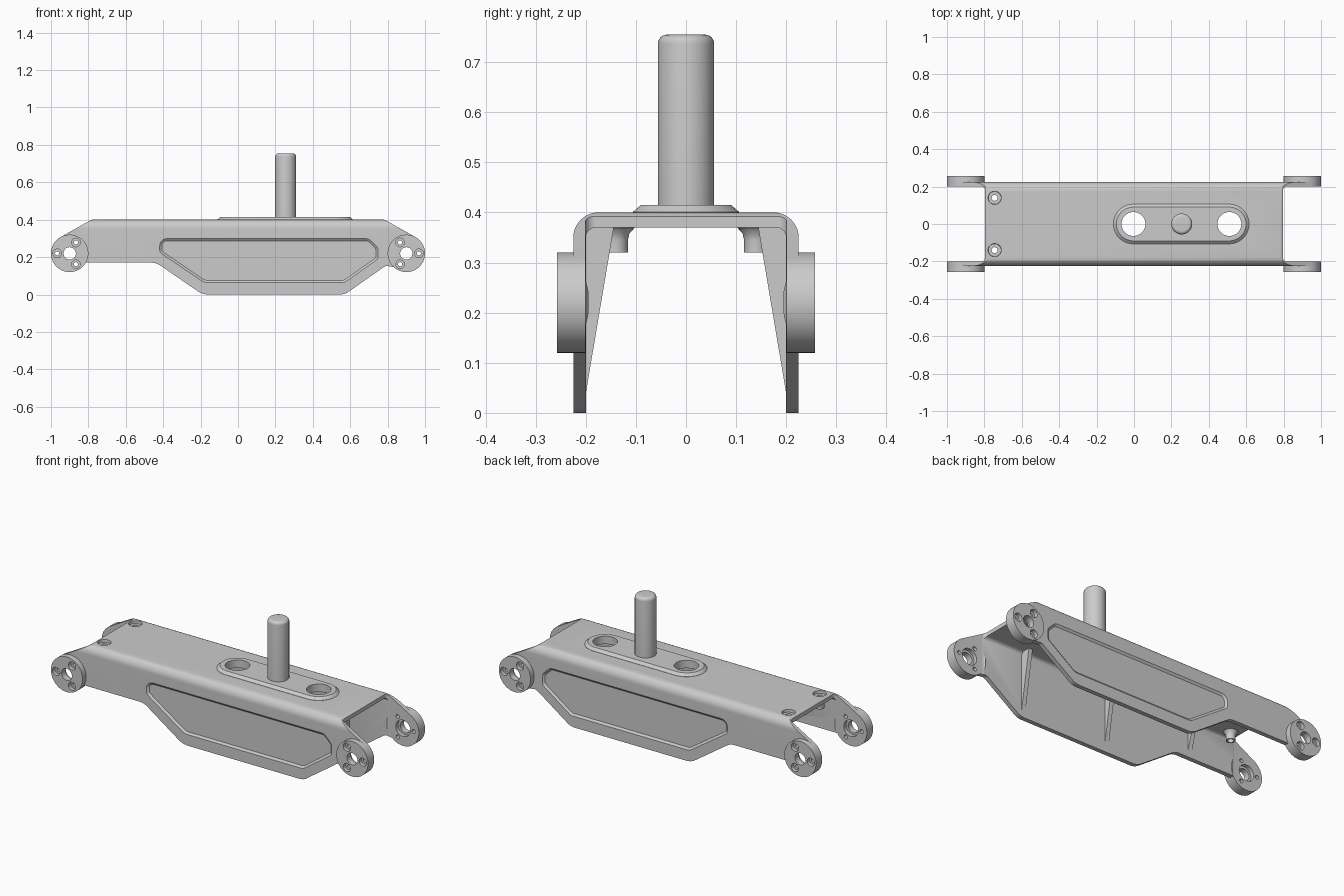
import bpy, bmesh
from math import sin, cos, tan, pi, radians
from mathutils import Vector

if "Cube" in bpy.data.objects:
    bpy.data.objects.remove(bpy.data.objects["Cube"])


def fillet(pts, n=6):
    """Turn (u, v, radius) corners into a rounded outline."""
    out = []
    for i, (u, v, r) in enumerate(pts):
        p = Vector((u, v))
        if r == 0:
            out.append(p)
            continue
        d1 = (Vector(pts[i - 1][:2]) - p).normalized()
        d2 = (Vector(pts[(i + 1) % len(pts)][:2]) - p).normalized()
        half = d1.angle(d2) / 2
        c = p + (d1 + d2).normalized() * r / sin(half)
        a, b = p + d1 * r / tan(half) - c, p + d2 * r / tan(half) - c
        out += [c + a.lerp(b, k / n).normalized() * r for k in range(n + 1)]
    return out


def shrink(pts, d):
    """Offset an outline inwards by d."""
    n = len(pts)
    area = sum(pts[i - 1][0] * pts[i][1] - pts[i][0] * pts[i - 1][1] for i in range(n))
    s = 1 if area > 0 else -1
    out = []
    for i, p in enumerate(pts):
        e1, e2 = (p - pts[i - 1]).normalized(), (pts[(i + 1) % n] - p).normalized()
        m = Vector((-e1.y - e2.y, e1.x + e2.x)) * s
        out.append(p + m * 2 * d / m.length_squared)
    return out


def circle(u, v, r, n=48):
    return [(u + r * cos(2 * pi * k / n), v + r * sin(2 * pi * k / n)) for k in range(n)]


def loft(name, rings):
    """Skin a stack of rings and close both ends."""
    bm = bmesh.new()
    rings = [[bm.verts.new(p) for p in ring] for ring in rings]
    for r0, r1 in zip(rings, rings[1:]):
        for i in range(len(r0)):
            bm.faces.new((r0[i - 1], r0[i], r1[i], r1[i - 1]))
    bm.faces.new(rings[0])
    bm.faces.new(rings[-1])
    bmesh.ops.recalc_face_normals(bm, faces=bm.faces)
    if bm.calc_volume(signed=True) < 0:
        bmesh.ops.reverse_faces(bm, faces=bm.faces)
    me = bpy.data.meshes.new(name)
    bm.to_mesh(me)
    bm.free()
    ob = bpy.data.objects.new(name, me)
    bpy.context.collection.objects.link(ob)
    return ob


def prism(name, pts, axis, a, b, inset=None):
    """Extrude an outline along an axis; inset = (amount, position) adds a sloped end."""
    put = {'x': lambda p, t: (t, p[0], p[1]),
           'y': lambda p, t: (p[0], t, p[1]),
           'z': lambda p, t: (p[0], p[1], t)}[axis]
    rings = [[put(p, t) for p in pts] for t in (a, b)]
    if inset:
        rings.append([put(p, inset[1]) for p in shrink(pts, inset[0])])
    return loft(name, rings)


def lathe(name, prof, x, y, n=48):
    """Revolve (radius, z) points about a vertical axis."""
    return loft(name, [[(px, py, z) for px, py in circle(x, y, r, n)] for r, z in prof])


def boolean(ob, tool, op):
    tool.hide_render = True
    m = ob.modifiers.new('bool', 'BOOLEAN')
    m.operation, m.object, m.solver = op, tool, 'MANIFOLD'
    bpy.context.view_layer.objects.active = ob
    bpy.ops.object.modifier_apply(modifier=m.name)
    bpy.data.objects.remove(tool)


# U-shaped channel trimmed to the side outline
section = fillet([(-.225, -.1, 0), (-.225, .40, .05), (.225, .40, .05), (.225, -.1, 0),
                  (.20, -.1, 0), (.20, .37, .02), (-.20, .37, .02), (-.20, -.1, 0)], 8)
frame = prism('channel_frame', section, 'x', -1.1, 1.1)
side = fillet([(-.78, .402, .05), (.78, .402, .05), (.949, .307, 0), (.95, .2, 0), (.87, .14, 0),
               (.79, .154, .03), (.57, 0, .08), (-.19, 0, .1), (-.437, .17, .08),
               (-.87, .17, 0), (-.95, .2, 0), (-.949, .307, 0)])
boolean(frame, prism('trim', side, 'y', -.4, .4), 'INTERSECT')

# End bosses and inner ribs on both walls
for s in (-1, 1):
    for e in (-1, 1):
        boolean(frame, prism('end_boss', circle(.9 * e, .22, .1, 64), 'y', s * .195, s * .257), 'UNION')
    for x, z, y in ((.55, .015, .145), (.01, .015, .145), (-.53, .185, .155)):
        rib = [(s * .204, z), (s * .21, z), (s * .21, .375), (s * y, .375), (s * y, .365)]
        boolean(frame, prism('rib', rib, 'x', x - .012, x + .012), 'UNION')
    # Screw posts under the top plate
    post = [(.024, .32), (.024, .345), (.027, .358), (.037, .369), (.037, .38)]
    boolean(frame, lathe('screw_post', post, -.745, s * .14, 32), 'UNION')

# Raised pad on the top plate
pad = fillet([(-.11, -.106, .105), (.615, -.106, .105), (.615, .106, .105), (-.11, .106, .105)], 12)
boolean(frame, prism('pad', pad, 'z', .388, .401, (.016, .415)), 'UNION')

# Open gaps between the arms at both ends
for e in (-1, 1):
    gap = fillet([(e * .797, -.201, .02), (e * .797, .201, .02), (e * 1.2, .201, 0), (e * 1.2, -.201, 0)])
    boolean(frame, prism('gap', gap, 'z', -.1, .5), 'DIFFERENCE')

# Recessed side panels
panel = fillet([(-.42, .30, .04), (.70, .30, .04), (.75, .25, .03), (.75, .19, .03),
                (.57, .062, .05), (-.18, .062, .06), (-.42, .225, .03)])
for s in (-1, 1):
    boolean(frame, prism('panel', panel, 'y', s * .24, s * .226, (.013, s * .216)), 'DIFFERENCE')

# Pivot holes with inner counterbores, and three screw holes round each
for s in (-1, 1):
    for e in (-1, 1):
        cuts = [(.9 * e, .22, .033, .15, .3), (.9 * e, .22, .046, .15, .222)]
        for k in range(3):
            a = 2 * pi * k / 3
            u, v = e * (.9 + .067 * cos(a)), .22 + .067 * sin(a)
            cuts += [(u, v, .011, .15, .3), (u, v, .023, .235, .3)]
        for u, v, r, y0, y1 in cuts:
            boolean(frame, prism('hole', circle(u, v, r, 32), 'y', s * y0, s * y1), 'DIFFERENCE')
    # Countersunk screw holes in the top plate
    sink = [(.016, .3), (.016, .385), (.034, .385), (.037, .42)]
    boolean(frame, lathe('screw_hole', sink, -.745, s * .14, 32), 'DIFFERENCE')

# Two large holes through the pad
for x in (-.003, .51):
    boolean(frame, prism('pad_hole', circle(x, 0, .064), 'z', .3, .5), 'DIFFERENCE')

# Upright pin with a rounded top
pin = [(.056, .39)] + [(.038 + .018 * cos(k * pi / 12), .737 + .018 * sin(k * pi / 12)) for k in range(7)]
peg = lathe('upright_pin', pin, .255, 0)

for ob in (frame, peg):
    bpy.ops.object.select_all(action='DESELECT')
    ob.select_set(True)
    bpy.context.view_layer.objects.active = ob
    bpy.ops.object.shade_smooth_by_angle(angle=radians(30))
